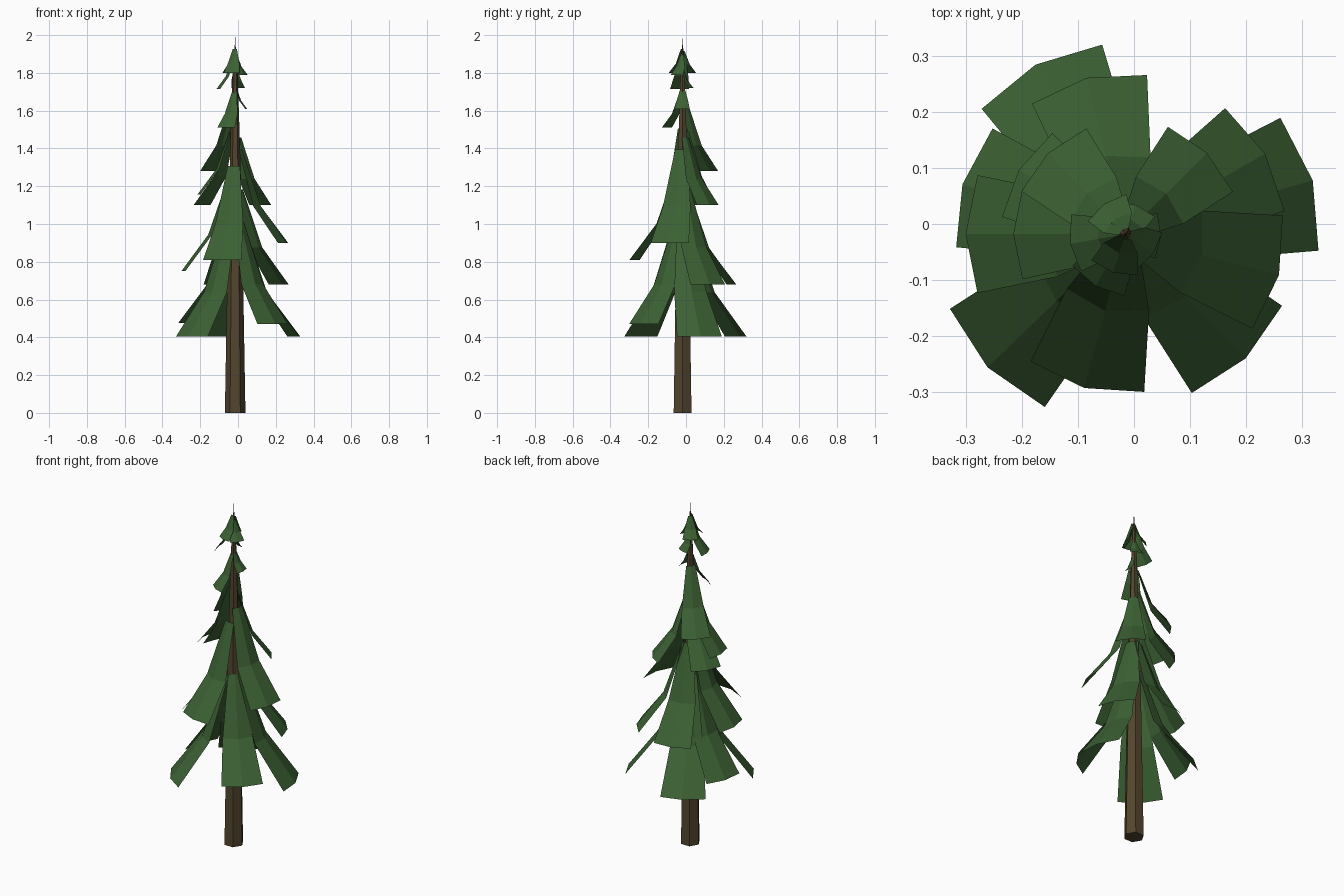
import bpy, bmesh
from math import sin, cos, pi, radians

if "Cube" in bpy.data.objects:
    bpy.data.objects.remove(bpy.data.objects["Cube"])

CX, CY = -0.015, -0.018  # tree axis


def material(name, rgb):
    m = bpy.data.materials.new(name)
    m.diffuse_color = (*rgb, 1)
    m.use_nodes = True
    m.node_tree.nodes["Principled BSDF"].inputs["Base Color"].default_value = m.diffuse_color
    return m


def finish(bm, name, mat):
    me = bpy.data.meshes.new(name)
    bm.to_mesh(me)
    bm.free()
    me.materials.append(mat)
    ob = bpy.data.objects.new(name, me)
    bpy.context.collection.objects.link(ob)
    return ob


bark = material("bark_brown", (0.086, 0.060, 0.027))
needles = material("needle_green", (0.045, 0.120, 0.034))

# Trunk: tapering six-sided column ending in a thin spike
bm = bmesh.new()
rings = []
for z, r in [(0, 0.0545), (1.0, 0.037), (1.5, 0.023), (1.85, 0.011), (1.95, 0.002), (1.99, 0.0006)]:
    rings.append([bm.verts.new((CX + r * cos(i * pi / 3), CY + r * sin(i * pi / 3), z))
                  for i in range(6)])
for a, b in zip(rings, rings[1:]):
    for i in range(6):
        j = (i + 1) % 6
        bm.faces.new((a[i], a[j], b[j], b[i]))
bm.faces.new(rings[0][::-1])
bm.faces.new(rings[-1])
finish(bm, "trunk", bark)


# Bough: a drooping sheet, folded along its middle, scaled by its reach
def bough(index, angle, reach, z_tip):
    bm = bmesh.new()
    t = radians(angle)
    rows = []
    # distance out, height above tip, width, how far the edges fold back
    for r, h, w, fold in [(0.13 * reach, 1.75, 0.008 + 0.21 * reach, 0.14),
                          (0.50 * reach, 0.68, 0.035 + 0.41 * reach, 0.14),
                          (reach, 0.0, 0.045 + 0.58 * reach, 0.10)]:
        row = []
        for s in (-1, 0, 1):
            out = r - abs(s) * fold * w
            side = s * w / 2
            row.append(bm.verts.new((CX + out * cos(t) - side * sin(t),
                                     CY + out * sin(t) + side * cos(t),
                                     z_tip + reach * h)))
        rows.append(row)
    for a, b in zip(rows, rows[1:]):
        for k in range(2):
            bm.faces.new((a[k], b[k], b[k + 1], a[k + 1]))
    finish(bm, f"bough_{index}", needles)


# Boughs from bottom to top: direction in degrees, reach, height of tip
boughs = [
    (16, 0.347, 0.405), (118, 0.342, 0.405), (224, 0.342, 0.405),
    (163, 0.304, 0.475), (314, 0.308, 0.47),
    (104, 0.287, 0.68), (30, 0.287, 0.68), (180, 0.285, 0.75),
    (255, 0.284, 0.81), (345, 0.283, 0.90),
    (45, 0.205, 1.10), (149, 0.222, 1.10), (180, 0.20, 1.155), (134, 0.20, 1.28),
    (240, 0.107, 1.51), (357, 0.063, 1.61),
    (190, 0.10, 1.715), (70, 0.055, 1.72),
    (252, 0.072, 1.80), (325, 0.060, 1.79), (125, 0.066, 1.80),
]
for n, b in enumerate(boughs, 1):
    bough(n, *b)
